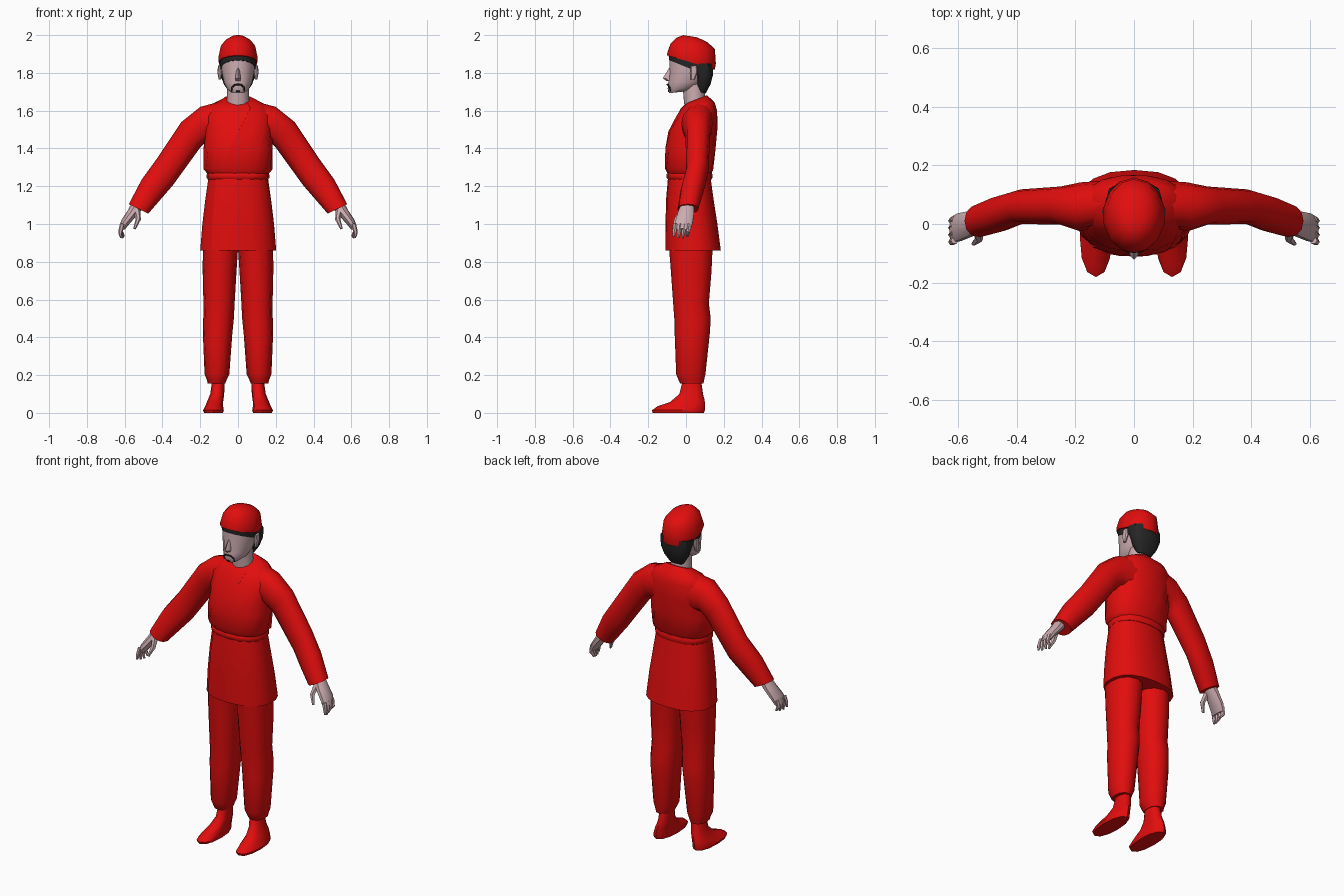
import bpy, bmesh, math
from mathutils import Vector as V


def material(name, col):
    m = bpy.data.materials.new(name)
    m.diffuse_color = (*col, 1)
    return m


RED = material("red cloth", (0.76, 0.004, 0.004))
SKIN = material("skin", (0.60, 0.41, 0.43))
HAIR = material("dark hair", (0.02, 0.02, 0.02))


def power(v, p):
    return math.copysign(abs(v) ** p, v)


def ring(a, b, w, n=12, p=1.0, seam=0.0, step=0.0):
    """Rounded section with opposite points a and b and half-width vector w.
    A step makes the section overlap itself like wrapped cloth at the seam."""
    a, b, w = V(a), V(b), V(w)
    c, h = (a + b) / 2, (a - b) / 2
    pts = []
    for i in range(n + (1 if step else 0)):
        t = seam + math.tau * i / n
        k = 1 + step * (1 - i / n)
        pts.append(c + (h * power(math.cos(t), p) + w * power(math.sin(t), p)) * k)
    return pts


def loft(name, rings, mat, angle=40):
    bm = bmesh.new()
    rows = [[bm.verts.new(p) for p in r] for r in rings]
    for r, s in zip(rows, rows[1:]):
        for i in range(len(r)):
            j = (i + 1) % len(r)
            bm.faces.new((r[i], r[j], s[j], s[i]))
    bm.faces.new(rows[0])
    bm.faces.new(rows[-1])
    bmesh.ops.recalc_face_normals(bm, faces=bm.faces)
    me = bpy.data.meshes.new(name)
    bm.to_mesh(me)
    bm.free()
    me.materials.append(mat)
    ob = bpy.data.objects.new(name, me)
    bpy.context.collection.objects.link(ob)
    bpy.ops.object.select_all(action='DESELECT')
    ob.select_set(True)
    bpy.context.view_layer.objects.active = ob
    bpy.ops.object.shade_smooth_by_angle(angle=math.radians(angle))
    return ob


def body(name, rows, mat, n=14, p=1.0, cx=0.0, step=0.0, angle=40):
    """Upright part; rows are (front y, front z, back y, back z, half width, seam)."""
    loft(name, [ring((cx, r[0], r[1]), (cx, r[2], r[3]), (r[4], 0, 0), n, p,
                     r[5] if len(r) > 5 else 0, step) for r in rows], mat, angle)


def limb(name, s, rows, mat, n=10, p=0.9):
    """Side part; rows are (top x, top z, bottom x, bottom z, front y, back y)."""
    loft(name, [ring((s * r[0], (r[4] + r[5]) / 2, r[1]), (s * r[2], (r[4] + r[5]) / 2, r[3]),
                     (0, (r[5] - r[4]) / 2, 0), n, p) for r in rows], mat)


def tube(name, path, radii, mat, n=6):
    path = [V(p) for p in path]
    rings = []
    for i, p in enumerate(path):
        d = (path[min(i + 1, len(path) - 1)] - path[max(i - 1, 0)]).normalized()
        u = d.cross(V((0, 1, 0))).normalized()
        w = d.cross(u)
        rings.append(ring(p + u * radii[i], p - u * radii[i], w * radii[i], n))
    loft(name, rings, mat)


# Tunic with a diagonal wrapped front
body("tunic", [
    (-0.095, 1.265, 0.13, 1.265, 0.160, -0.45),
    (-0.110, 1.295, 0.143, 1.285, 0.182, -0.40),
    (-0.110, 1.40, 0.158, 1.40, 0.184, -0.20),
    (-0.092, 1.49, 0.166, 1.51, 0.180, 0.0),
    (-0.052, 1.57, 0.166, 1.60, 0.180, 0.20),
    (-0.025, 1.615, 0.150, 1.645, 0.145, 0.40),
    (0.0, 1.638, 0.112, 1.682, 0.078, 0.60)], RED, 16, 0.85, step=0.012)

# Belt and wrapped skirt
body("belt", [(-0.095, 1.235, 0.135, 1.235, 0.160), (-0.103, 1.245, 0.14, 1.245, 0.166),
              (-0.103, 1.262, 0.14, 1.262, 0.166), (-0.095, 1.275, 0.135, 1.275, 0.158)],
     RED, 16, 0.85)
body("skirt", [(-0.106, 0.86, 0.183, 0.86, 0.202, -0.70), (-0.106, 1.0, 0.165, 1.0, 0.190, -0.72),
               (-0.103, 1.13, 0.145, 1.13, 0.174, -0.74), (-0.094, 1.24, 0.13, 1.24, 0.158, -0.74)],
     RED, 18, 0.85, step=0.022)

# Neck, head and nose
body("neck", [(-0.005, 1.60, 0.105, 1.62, 0.066), (-0.012, 1.66, 0.10, 1.68, 0.058),
              (-0.02, 1.76, 0.10, 1.76, 0.058)], SKIN, 12)
body("head", [(-0.088, 1.693, 0.0, 1.702, 0.036), (-0.097, 1.715, 0.05, 1.715, 0.060),
              (-0.094, 1.75, 0.10, 1.75, 0.076), (-0.088, 1.80, 0.125, 1.80, 0.087),
              (-0.088, 1.85, 0.132, 1.85, 0.092), (-0.084, 1.90, 0.13, 1.90, 0.090)],
     SKIN, 14)
body("nose", [(-0.088, 1.828, -0.05, 1.828, 0.008), (-0.123, 1.772, -0.05, 1.765, 0.017),
              (-0.105, 1.758, -0.05, 1.755, 0.014)], SKIN, 6)

# Hair under the cap and at the nape
body("hair_band", [(-0.090, 1.868, 0.137, 1.775, 0.094), (-0.093, 1.91, 0.146, 1.85, 0.101)],
     HAIR, 14)
body("nape_hair", [(0.065, 1.70, 0.105, 1.692, 0.045), (0.052, 1.735, 0.130, 1.74, 0.074),
                   (0.045, 1.785, 0.143, 1.79, 0.092), (0.0, 1.85, 0.146, 1.85, 0.098)],
     HAIR, 12, 0.8)

# Cap
body("cap", [(-0.100, 1.893, 0.153, 1.818, 0.104), (-0.099, 1.906, 0.158, 1.85, 0.106),
             (-0.082, 1.955, 0.153, 1.925, 0.093), (-0.052, 1.985, 0.115, 1.962, 0.066),
             (-0.015, 2.0, 0.06, 1.988, 0.030)], RED, 14, angle=50)

# Moustache running down around the mouth, and chin tuft
tube("moustache", [(-0.034, -0.081, 1.703), (-0.033, -0.087, 1.722), (-0.018, -0.096, 1.737),
                   (0.0, -0.099, 1.739), (0.018, -0.096, 1.737), (0.033, -0.087, 1.722),
                   (0.034, -0.081, 1.703)], [0.003] + [0.0045] * 5 + [0.003], HAIR)
tube("chin_tuft", [(-0.010, -0.093, 1.703), (0.010, -0.093, 1.703)], [0.004] * 2, HAIR)

for s, side in ((1, "left_"), (-1, "right_")):
    # Sleeve
    limb(side + "sleeve", s, [
        (0.07, 1.655, 0.08, 1.42, 0.0, 0.15), (0.20, 1.62, 0.165, 1.44, -0.025, 0.142),
        (0.30, 1.54, 0.20, 1.405, -0.002, 0.128), (0.43, 1.345, 0.345, 1.205, 0.0, 0.118),
        (0.51, 1.235, 0.41, 1.13, -0.028, 0.096), (0.578, 1.105, 0.475, 1.055, -0.045, 0.066)],
        RED, 12)
    # Hand with fingers and thumb
    limb(side + "palm", s, [
        (0.560, 1.115, 0.500, 1.085, -0.028, 0.042), (0.585, 1.07, 0.535, 1.045, -0.045, 0.045),
        (0.618, 1.02, 0.575, 1.00, -0.06, 0.038), (0.630, 0.975, 0.600, 0.97, -0.065, 0.028)],
        SKIN)
    for i in range(4):
        y, drop = 0.016 - 0.024 * i, 0.008 * abs(i - 1.5)
        tube(side + "finger_%d" % (i + 1), [
            (s * 0.612, y, 1.0), (s * 0.622, y - 0.005, 0.96),
            (s * (0.603 + 0.007 * i), y - 0.009, 0.922 + drop)], [0.013, 0.012, 0.006], SKIN)
    tube(side + "thumb", [(s * 0.535, -0.02, 1.07), (s * 0.528, -0.05, 1.025),
                          (s * 0.548, -0.068, 0.975)], [0.018, 0.014, 0.007], SKIN)
    # Ear
    body(side + "ear", [(0.025, 1.765, 0.045, 1.765, 0.007), (0.022, 1.80, 0.062, 1.805, 0.013),
                        (0.025, 1.835, 0.058, 1.84, 0.010)], SKIN, 8, cx=s * 0.096)
    # Trouser leg; rows are (z, inner x, outer x, front y, back y)
    legs = [(0.155, 0.068, 0.160, -0.030, 0.092), (0.175, 0.060, 0.165, -0.040, 0.096),
            (0.205, 0.046, 0.177, -0.052, 0.103), (0.42, 0.030, 0.186, -0.060, 0.126),
            (0.50, 0.022, 0.184, -0.062, 0.131), (0.58, 0.018, 0.183, -0.068, 0.121),
            (0.75, 0.008, 0.187, -0.080, 0.135), (0.90, -0.002, 0.186, -0.092, 0.142)]
    loft(side + "trouser_leg", [
        ring((s * (i + o) / 2, f, z), (s * (i + o) / 2, b, z), ((o - i) / 2, 0, 0), 12, 0.9)
        for z, i, o, f, b in legs], RED)
    # Shoe; rows are (centre x, half width, front y, front z, back y, back z)
    shoe = [(0.130, 0.050, -0.176, 0.0, 0.095, 0.0), (0.130, 0.055, -0.181, 0.014, 0.100, 0.014),
            (0.126, 0.046, -0.150, 0.035, 0.101, 0.045), (0.120, 0.042, -0.085, 0.057, 0.098, 0.07),
            (0.110, 0.037, -0.035, 0.100, 0.090, 0.10), (0.104, 0.033, -0.018, 0.170, 0.080, 0.17)]
    loft(side + "shoe", [
        ring((s * x, f, fz), (s * x, b, bz), (w, 0, 0), 12, 0.9)
        for x, w, f, fz, b, bz in shoe], RED)
